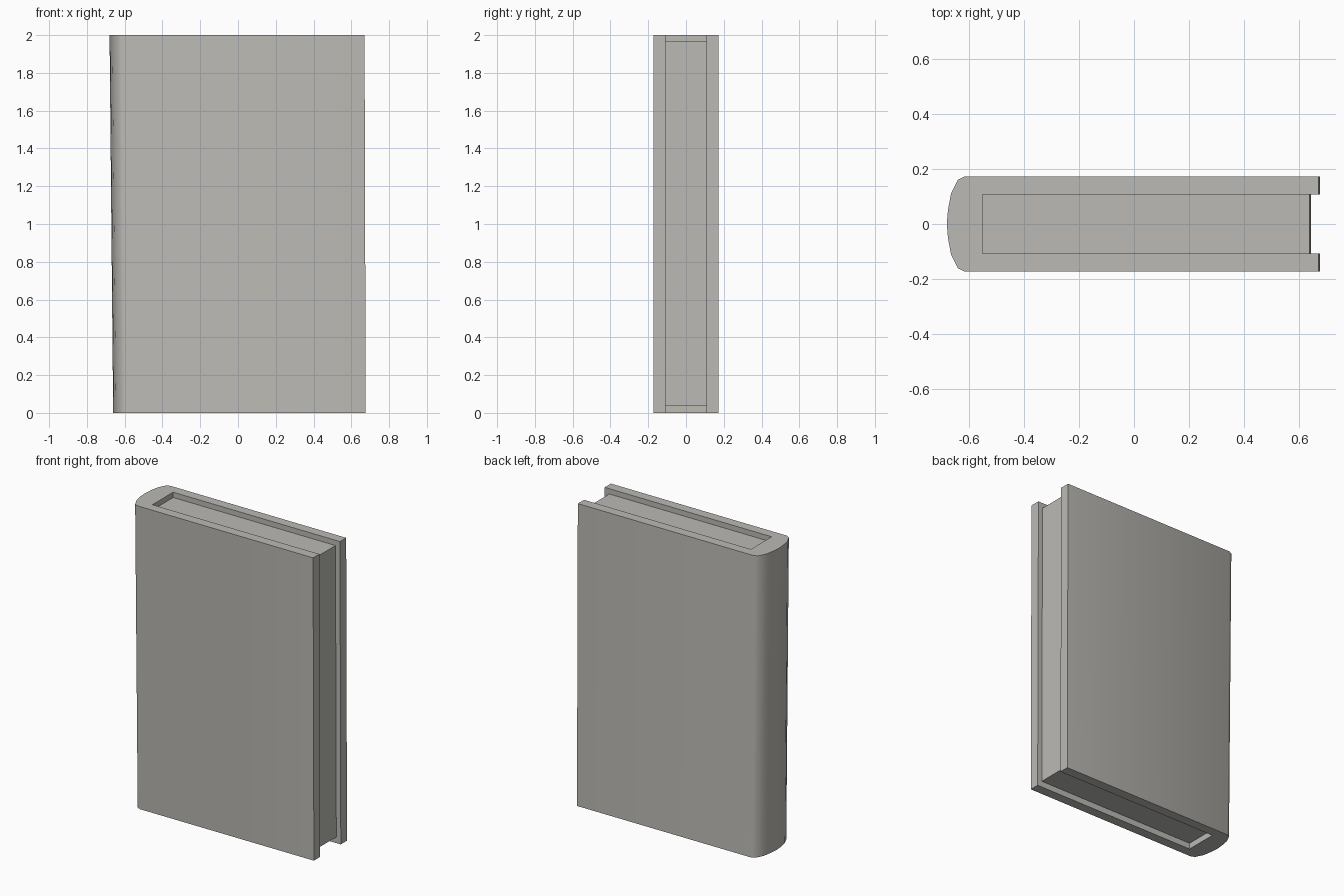
import bpy, bmesh, math

if "Cube" in bpy.data.objects:
    bpy.data.objects.remove(bpy.data.objects["Cube"])

grey = bpy.data.materials.new("warm grey")
grey.diffuse_color = (0.5, 0.49, 0.46, 1)
grey.use_nodes = True
grey.node_tree.nodes["Principled BSDF"].inputs["Base Color"].default_value = grey.diffuse_color


def lean(x, z):
    # slight backward lean of the worn book, stronger at the spine
    t = (0.675 - x) / 1.35
    return x + (1 - z / 2) * (0.006 + 0.013 * t)


def extrude_profile(name, profile, z0, z1):
    bm = bmesh.new()
    low = [bm.verts.new((lean(x, z0), y, z0)) for x, y in profile]
    high = [bm.verts.new((lean(x, z1), y, z1)) for x, y in profile]
    n = len(profile)
    for i in range(n):
        j = (i + 1) % n
        bm.faces.new((low[i], low[j], high[j], high[i]))
    bm.faces.new(high)
    bm.faces.new(low[::-1])
    bmesh.ops.recalc_face_normals(bm, faces=bm.faces)
    mesh = bpy.data.meshes.new(name)
    bm.to_mesh(mesh)
    bm.free()
    mesh.materials.append(grey)
    obj = bpy.data.objects.new(name, mesh)
    bpy.context.collection.objects.link(obj)
    return obj


# Cover: two boards joined by a rounded spine, open at the fore edge
half = [(-0.665, 0.11), (-0.64, 0.16), (-0.615, 0.173), (0.67, 0.173),
        (0.67, 0.108), (-0.55, 0.108)]
half = [(-0.676, 0.05)] + half
profile = [(-0.68, 0.0)] + half + [(x, -y) for x, y in reversed(half)]
cover = extrude_profile("cover", profile, 0, 2)
bpy.context.view_layer.objects.active = cover
cover.select_set(True)
bpy.ops.object.shade_smooth_by_angle(angle=math.radians(40))

# Page block, set back from the cover edges
extrude_profile("pages", [(-0.55, -0.108), (0.637, -0.108),
                          (0.637, 0.108), (-0.55, 0.108)], 0.04, 1.965)
